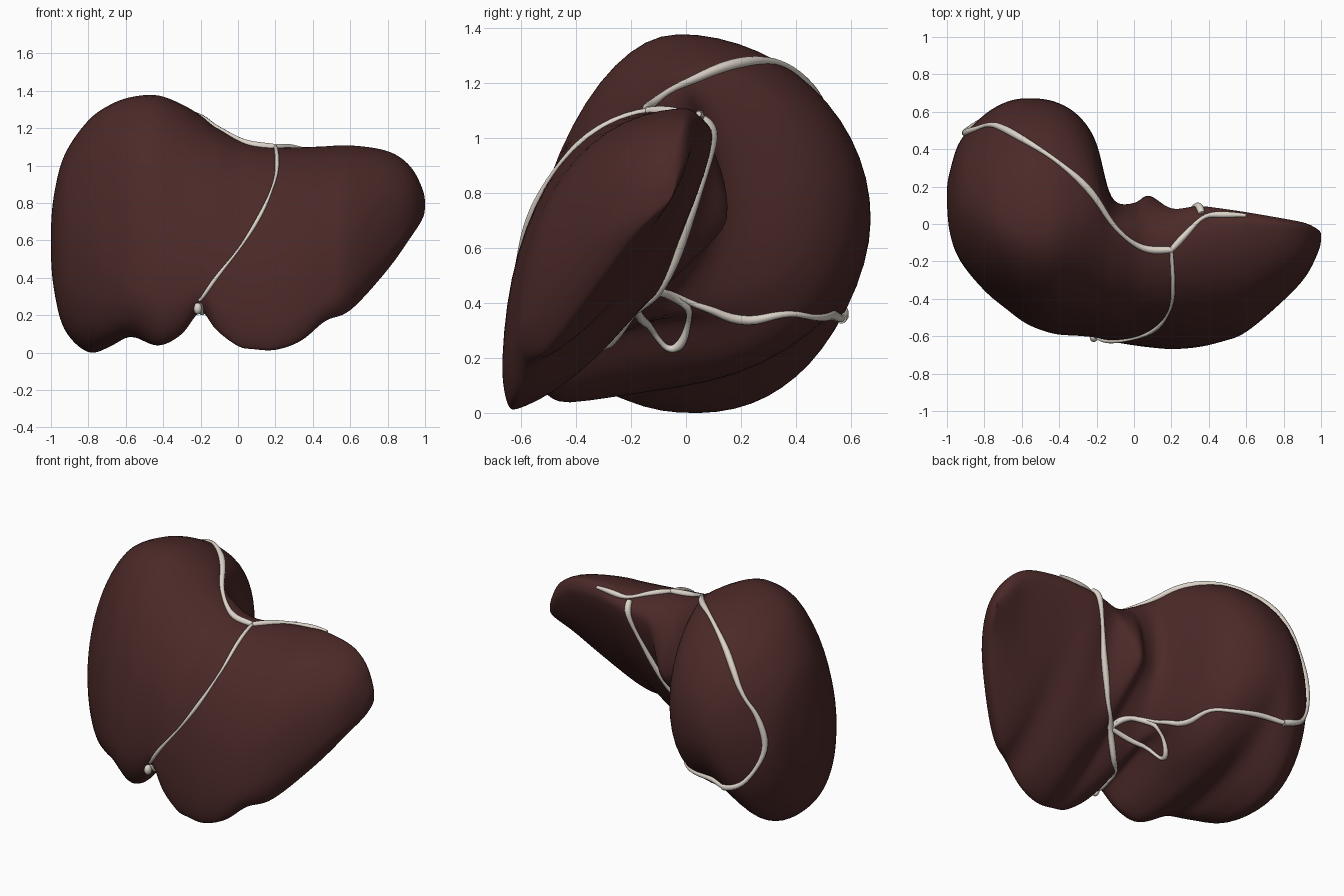
import bpy, bmesh, math
from mathutils import Vector
from mathutils.bvhtree import BVHTree

if "Cube" in bpy.data.objects:
    bpy.data.objects.remove(bpy.data.objects["Cube"])


def material(name, rgb):
    m = bpy.data.materials.new(name)
    m.diffuse_color = (*rgb, 1)
    m.use_nodes = True
    m.node_tree.nodes["Principled BSDF"].inputs["Base Color"].default_value = m.diffuse_color
    return m


def smooth_path(rows, steps):
    """Catmull-Rom through rows of numbers of any width."""
    out = []
    for i in range(len(rows) - 1):
        a, b, c, d = (rows[max(0, min(len(rows) - 1, i + k))] for k in (-1, 0, 1, 2))
        for s in range(steps):
            t = s / steps
            out.append([0.5 * (2 * q + (r - p) * t + (2 * p - 5 * q + 4 * r - u) * t * t
                               + (3 * q - p - 3 * r + u) * t ** 3)
                        for p, q, r, u in zip(a, b, c, d)])
    out.append(list(rows[-1]))
    return out


def section(row, n=14):
    """Ring through front, top, back and under extremes, joined by superellipse quarters."""
    x, fy, fz, ty, tz, by, bz, uy, uz, p = row
    right = min(max((-x - 0.1) / 0.3, 0), 1)          # flatter upper front on the right lobe
    far = min(max((-x - 0.5) / 0.15, 0), 1)           # fuller lower front at the far right
    quarters = [((fy, fz), (ty, tz), (ty, fz), 2.03 - 0.2 * right),
                ((ty, tz), (by, bz), (ty, bz), 2),
                ((by, bz), (uy, uz), (uy, bz), p), ((uy, uz), (fy, fz), (uy, fz), 2 + 0.5 * far)]
    ring = []
    for a, b, c, e in quarters:
        for k in range(n):
            t = k / n * math.pi / 2
            u = max(math.cos(t), 0) ** (2 / e)
            v = max(math.sin(t), 0) ** (2 / e)
            ring.append((x, c[0] + (a[0] - c[0]) * u + (b[0] - c[0]) * v,
                         c[1] + (a[1] - c[1]) * u + (b[1] - c[1]) * v))
    return ring


liver_red = material("liver_red", (0.07, 0.0225, 0.021))
pale = material("ligament_pale", (0.72, 0.66, 0.59))

# Cross-sections: x, front yz, top yz, back yz, underside yz, underside roundness
right_lobe = [
    (-1.0, .10, .60, .15, .68, .20, .60, .15, .50, 2),
    (-.985, -.05, .57, .14, .84, .28, .60, .12, .34, 2),
    (-.93, -.20, .53, .11, 1.06, .45, .60, .10, .12, 2),
    (-.80, -.36, .48, .05, 1.25, .59, .62, .06, -.005, 2.1),
    (-.68, -.46, .41, -.02, 1.335, .66, .68, -.06, .03, 2.15),
    (-.57, -.54, .37, -.04, 1.375, .68, .70, -.26, .08, 2.1),
    (-.43, -.59, .33, -.04, 1.385, .665, .72, -.42, .025, 2.1),
    (-.30, -.60, .33, .0, 1.335, .59, .75, -.46, .085, 2.35),
    (-.20, -.61, .36, .03, 1.275, .44, .75, -.51, .215, 2.3),
    (-.12, -.63, .29, -.02, 1.21, .14, .75, -.58, .12, 1.75)]
left_lobe = [
    (.00, -.65, .22, -.06, 1.145, .115, .70, -.61, .03, 1.15),
    (.08, -.66, .20, -.11, 1.115, .16, .70, -.62, .015, 1.1),
    (.20, -.67, .18, -.12, 1.10, .085, .95, -.63, .01, 1.5),
    (.34, -.66, .22, -.08, 1.10, .10, 1.0, -.61, .06, 1.45),
    (.47, -.63, .28, -.04, 1.105, .085, 1.02, -.57, .17, 1.4),
    (.60, -.58, .38, -.01, 1.11, .065, 1.03, -.50, .22, 1.35),
    (.80, -.41, .56, -.01, 1.08, .03, 1.0, -.34, .44, 1.35),
    (.92, -.28, .68, -.03, 1.0, .005, .92, -.22, .61, 1.4),
    (.985, -.15, .76, -.06, .88, -.03, .85, -.13, .71, 1.6),
    (1.0, -.09, .78, -.07, .81, -.05, .79, -.08, .77, 2)]

# Liver body: lofted rings, closed at both tips
bm = bmesh.new()
rings = [[bm.verts.new(v) for v in section(r)] for r in smooth_path(right_lobe + left_lobe, 7)]
for a, b in zip(rings, rings[1:]):
    for i in range(len(a)):
        j = (i + 1) % len(a)
        bm.faces.new((a[i], a[j], b[j], b[i]))
for ring in (rings[0], rings[-1]):
    mid = bm.verts.new(sum((v.co for v in ring), Vector()) / len(ring))
    for i in range(len(ring)):
        bm.faces.new((ring[i - 1], ring[i], mid))
# Hollow of the hilum on the underside
for v in bm.verts:
    if v.co.z < 0.5:
        d = ((v.co.x + 0.24) / 0.18) ** 2 + ((v.co.y + 0.14) / 0.18) ** 2
        v.co.z += 0.13 * math.exp(-d)
for _ in range(6):
    bmesh.ops.smooth_vert(bm, verts=bm.verts, factor=0.5,
                          use_axis_x=True, use_axis_y=True, use_axis_z=True)
bmesh.ops.recalc_face_normals(bm, faces=bm.faces)
for f in bm.faces:
    f.smooth = True
bm.normal_update()
surface = BVHTree.FromBMesh(bm)
mesh = bpy.data.meshes.new("liver_body")
bm.to_mesh(mesh)
bm.free()
mesh.materials.append(liver_red)
bpy.context.collection.objects.link(bpy.data.objects.new("liver_body", mesh))


def ligament(name, pts, radius=0.014, lift=0.004):
    """Pale cord laid onto the liver surface."""
    path = []
    for p in smooth_path(pts, 6):
        co, normal, _, _ = surface.find_nearest(Vector(p))
        path.append(co + normal * lift)
    path = [path[0]] + [(a + b * 2 + c) / 4 for a, b, c in zip(path, path[1:], path[2:])] + [path[-1]]
    cu = bpy.data.curves.new(name, 'CURVE')
    cu.dimensions = '3D'
    cu.bevel_depth = radius
    cu.bevel_resolution = 3
    cu.use_fill_caps = True
    sp = cu.splines.new('POLY')
    sp.points.add(len(path) - 1)
    for i, (q, co) in enumerate(zip(sp.points, path)):
        q.co = (*co, 1)
        q.radius = 1 + 0.25 * math.sin(i * 0.45)
    sp.use_smooth = True
    cu.materials.append(pale)
    bpy.context.collection.objects.link(bpy.data.objects.new(name, cu))


hub = (.2, -.14, 1.11)
porta = (.03, -.18, .38)
# Falciform ligament down the front
ligament("falciform_ligament", [hub, (.21, -.41, 1.0), (.17, -.51, .85), (.10, -.57, .7),
         (0, -.62, .55), (-.12, -.64, .4), (-.21, -.62, .27)], 0.009, 0.006)
# Upper coronary ligament over the dome, then around the back of the right lobe
ligament("upper_coronary_ligament", [hub, (.05, -.13, 1.12), (-.1, -.02, 1.19), (-.25, .2, 1.28),
         (-.42, .34, 1.27), (-.62, .48, 1.18), (-.8, .58, 1.0), (-.88, .52, .82),
         (-.89, .48, .62), (-.81, .55, .42), (-.66, .57, .34)], 0.016)
ligament("lower_coronary_ligament", [(-.66, .57, .34), (-.45, .5, .36), (-.26, .38, .36),
         (-.17, .2, .31), (-.09, .02, .38), (-.02, -.12, .43), porta], 0.014)
# Left triangular ligament on the upper edge
ligament("left_triangular_ligament", [hub, (.29, -.04, 1.1), (.38, .05, 1.1),
         (.48, .06, 1.1), (.6, .06, 1.1)], 0.014)
# Attachment running down the back to the hilum
ligament("lesser_omentum_edge", [(.36, .07, 1.09), (.34, .1, 1.0), (.28, .07, .82),
         (.21, 0, .62), (.1, -.12, .46), porta], 0.016)
# Loop around the hilum
ligament("hilum_loop", [porta, (-.15, -.14, .31), (-.29, -.08, .26), (-.31, -.02, .28),
         (-.2, .01, .34), (-.1, 0, .38), (0, -.1, .41), porta], 0.013)
# Round ligament along the fissure, with a blunt end
ligament("round_ligament", [porta, (-.09, -.32, .3), (-.17, -.48, .24), (-.21, -.6, .25)], 0.015)
bpy.ops.mesh.primitive_uv_sphere_add(segments=16, ring_count=8, radius=0.026, location=(-.215, -.605, .235))
knob = bpy.context.object
knob.name = "round_ligament_end"
knob.scale = (.85, 1, 1.2)
knob.data.materials.append(pale)
bpy.ops.object.shade_smooth()
